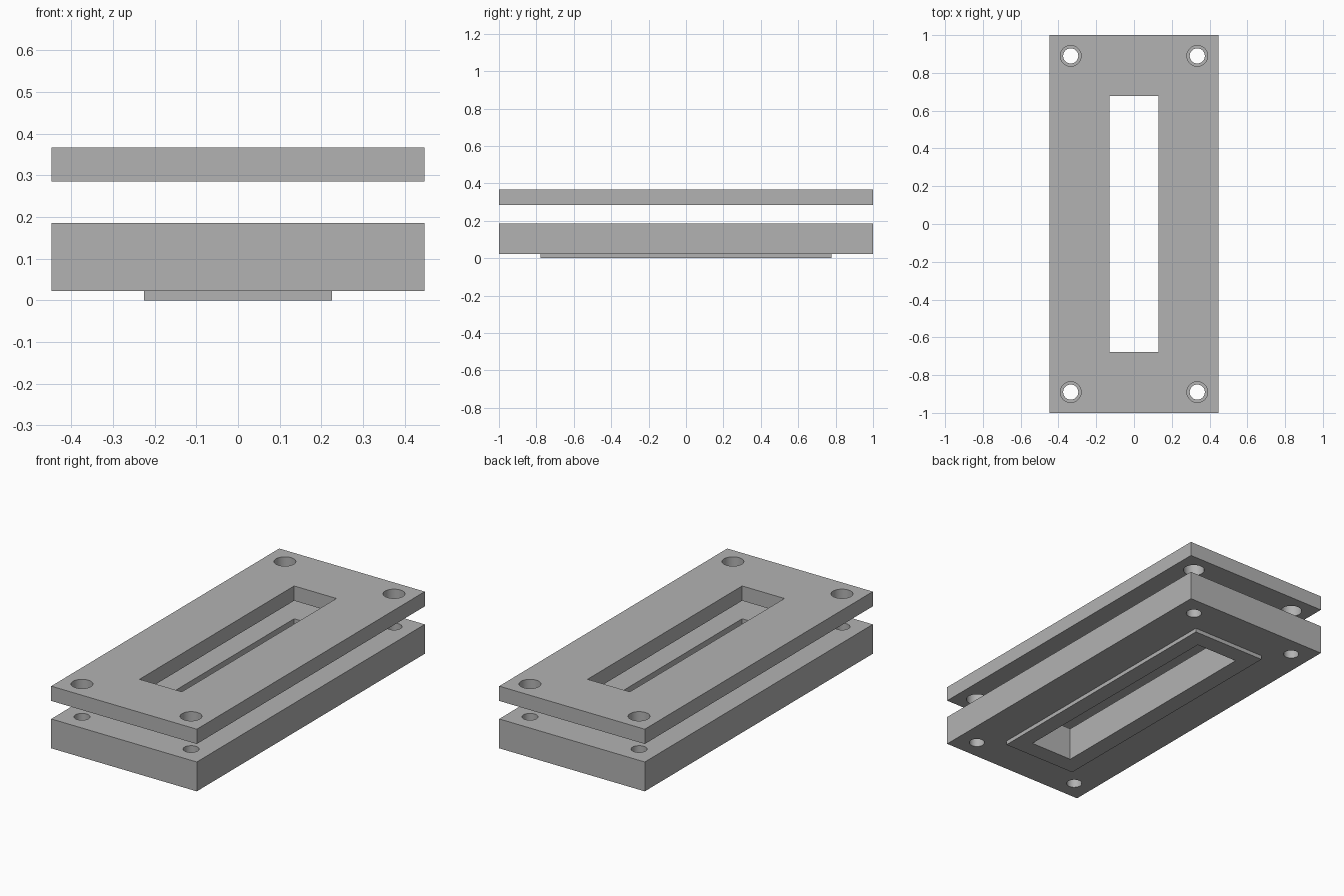
import bpy
import math

if "Cube" in bpy.data.objects:
    bpy.data.objects.remove(bpy.data.objects["Cube"])

HALF_X, HALF_Y = 0.447, 1.0
HOLE_X, HOLE_Y = 0.335, 0.89

grey = bpy.data.materials.new("plain grey")
grey.use_nodes = True
grey.diffuse_color = (0.45, 0.45, 0.45, 1)
grey.node_tree.nodes["Principled BSDF"].inputs["Base Color"].default_value = grey.diffuse_color


def block(name, half_x, half_y, z0, z1):
    """Box given by half sizes and a height range."""
    bpy.ops.mesh.primitive_cube_add(size=2, location=(0, 0, (z0 + z1) / 2))
    obj = bpy.context.object
    obj.name = name
    obj.scale = (half_x, half_y, (z1 - z0) / 2)
    bpy.ops.object.transform_apply(location=True, scale=True)
    obj.data.materials.append(grey)
    return obj


def combine(obj, tool, operation):
    """Apply a boolean and throw the tool away."""
    mod = obj.modifiers.new("boolean", 'BOOLEAN')
    mod.operation = operation
    mod.solver = 'EXACT'
    mod.object = tool
    bpy.context.view_layer.objects.active = obj
    bpy.ops.object.modifier_apply(modifier=mod.name)
    bpy.data.objects.remove(tool)


def pierce(obj, hole_radius):
    """Cut the long slot and the four corner holes, then shade."""
    combine(obj, block("slot_cutter", 0.13, 0.678, -1, 1), 'DIFFERENCE')
    for sx in (-1, 1):
        for sy in (-1, 1):
            bpy.ops.mesh.primitive_cylinder_add(
                vertices=48, radius=hole_radius, depth=2,
                location=(sx * HOLE_X, sy * HOLE_Y, 0))
            cutter = bpy.context.object
            cutter.data.materials.append(grey)
            combine(obj, cutter, 'DIFFERENCE')
    bpy.ops.object.select_all(action='DESELECT')
    obj.select_set(True)
    bpy.context.view_layer.objects.active = obj
    bpy.ops.object.shade_smooth_by_angle(angle=math.radians(30))


# Thick lower plate with a shallow raised rim under it
lower_plate = block("lower_plate", HALF_X, HALF_Y, 0.022, 0.185)
combine(lower_plate, block("rim", 0.226, 0.777, 0, 0.1), 'UNION')
pierce(lower_plate, 0.04)

# Thin upper plate with wider screw holes, floating above
upper_plate = block("upper_plate", HALF_X, HALF_Y, 0.285, 0.367)
pierce(upper_plate, 0.055)
